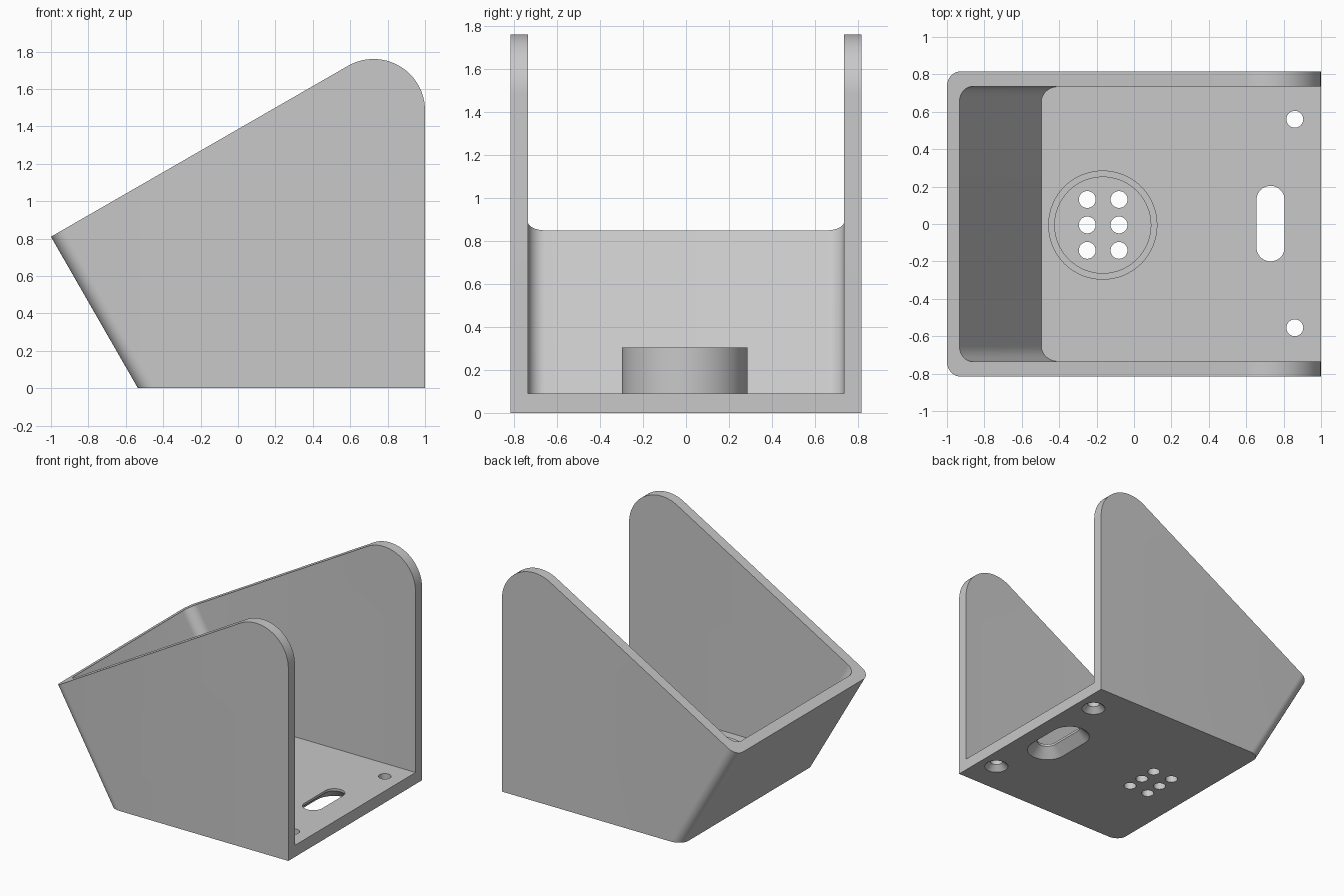
import bpy
import bmesh
from math import sin, cos, pi, radians, tan

cube = bpy.data.objects.get("Cube")
if cube:
    bpy.data.objects.remove(cube, do_unlink=True)

grey = bpy.data.materials.new("light grey")
grey.use_nodes = True
grey.diffuse_color = (0.58, 0.58, 0.58, 1)
grey.node_tree.nodes["Principled BSDF"].inputs["Base Color"].default_value = grey.diffuse_color

SLANT = tan(radians(30))   # sideways lean of the sloping wall per unit height
FLOOR = 0.09
CORNER = 0.08


def make_object(name, bm):
    bmesh.ops.recalc_face_normals(bm, faces=bm.faces)
    mesh = bpy.data.meshes.new(name)
    bm.to_mesh(mesh)
    bm.free()
    mesh.materials.append(grey)
    obj = bpy.data.objects.new(name, mesh)
    bpy.context.collection.objects.link(obj)
    return obj


def side_prism(name, profile, half_width):
    """Extrude an x-z profile across y and round the two edges of its first side."""
    bm = bmesh.new()
    near = [bm.verts.new((x, -half_width, z)) for x, z in profile]
    far = [bm.verts.new((x, half_width, z)) for x, z in profile]
    bm.faces.new(near)
    bm.faces.new(far[::-1])
    for i in range(len(profile)):
        j = (i + 1) % len(profile)
        bm.faces.new((near[i], far[i], far[j], near[j]))
    edges = [bm.edges.get((loop[0], loop[1])) for loop in (near, far)]
    bmesh.ops.recalc_face_normals(bm, faces=bm.faces)
    bmesh.ops.bevel(bm, geom=edges, offset=CORNER, segments=10, profile=0.5,
                    affect='EDGES', clamp_overlap=False)
    return make_object(name, bm)


def round_loft(name, x, y, levels, half_straight=0, steps=24):
    """Stack circles, or slots stretched along y, given as (z, radius) levels."""
    bm = bmesh.new()
    rings = []
    for z, r in levels:
        ring = []
        for side in (1, -1):
            for k in range(steps + (1 if half_straight else 0)):
                a = pi * k / steps
                ring.append(bm.verts.new((x + side * r * cos(a),
                                          y + side * (half_straight + r * sin(a)), z)))
        rings.append(ring)
    n = len(rings[0])
    for low, high in zip(rings, rings[1:]):
        for i in range(n):
            j = (i + 1) % n
            bm.faces.new((low[i], low[j], high[j], high[i]))
    bm.faces.new(rings[0][::-1])
    bm.faces.new(rings[-1])
    return make_object(name, bm)


def cut(target, cutter):
    mod = target.modifiers.new("cut", 'BOOLEAN')
    mod.operation = 'DIFFERENCE'
    mod.solver = 'EXACT'
    mod.object = cutter
    bpy.context.view_layer.objects.active = target
    bpy.ops.object.modifier_apply(modifier=mod.name)
    bpy.data.objects.remove(cutter, do_unlink=True)


# Outer shell: sloping wall, flat base, upright end and rounded top corner
R = 0.275
arc = [(1 - R + R * cos(radians(a)), 1.485 + R * sin(radians(a))) for a in range(0, 121, 5)]
holder = side_prism("holder_body", [(-1, 0.81), (-0.535, 0), (1, 0)] + arc, 0.815)

# Hollow, open at the top and the upright end
TOP = 2.2
inner_x = -0.495
hollow = side_prism("hollow_cutter", [(inner_x - (TOP - FLOOR) * SLANT, TOP), (inner_x, FLOOR),
                                      (1.5, FLOOR), (1.5, TOP)], 0.735)
cut(holder, hollow)

# Countersunk screw holes in the floor
for y in (-0.555, 0.56):
    cut(holder, round_loft("screw_cutter", 0.86, y,
                           [(-0.01, 0.096), (0.041, 0.045), (0.2, 0.045)]))

# Cable slot, flared underneath
cut(holder, round_loft("slot_cutter", 0.73, 0.002,
                       [(-0.01, 0.157), (0.072, 0.075), (0.2, 0.075)], half_straight=0.127))

# Drain holes inside the round collar
for x in (-0.25, -0.08):
    for row in (-1, 0, 1):
        cut(holder, round_loft("drain_cutter", x, -0.005 + row * 0.136,
                               [(-0.1, 0.045), (0.2, 0.045)]))

# Round collar standing on the floor
collar = round_loft("floor_collar", -0.167, -0.006, [(FLOOR - 0.01, 0.292), (0.303, 0.292)], steps=32)
cut(collar, round_loft("collar_cutter", -0.167, -0.006, [(0, 0.257), (0.5, 0.257)], steps=32))

for obj in (holder, collar):
    bpy.ops.object.select_all(action='DESELECT')
    obj.select_set(True)
    bpy.context.view_layer.objects.active = obj
    bpy.ops.object.shade_smooth_by_angle(angle=radians(25))
